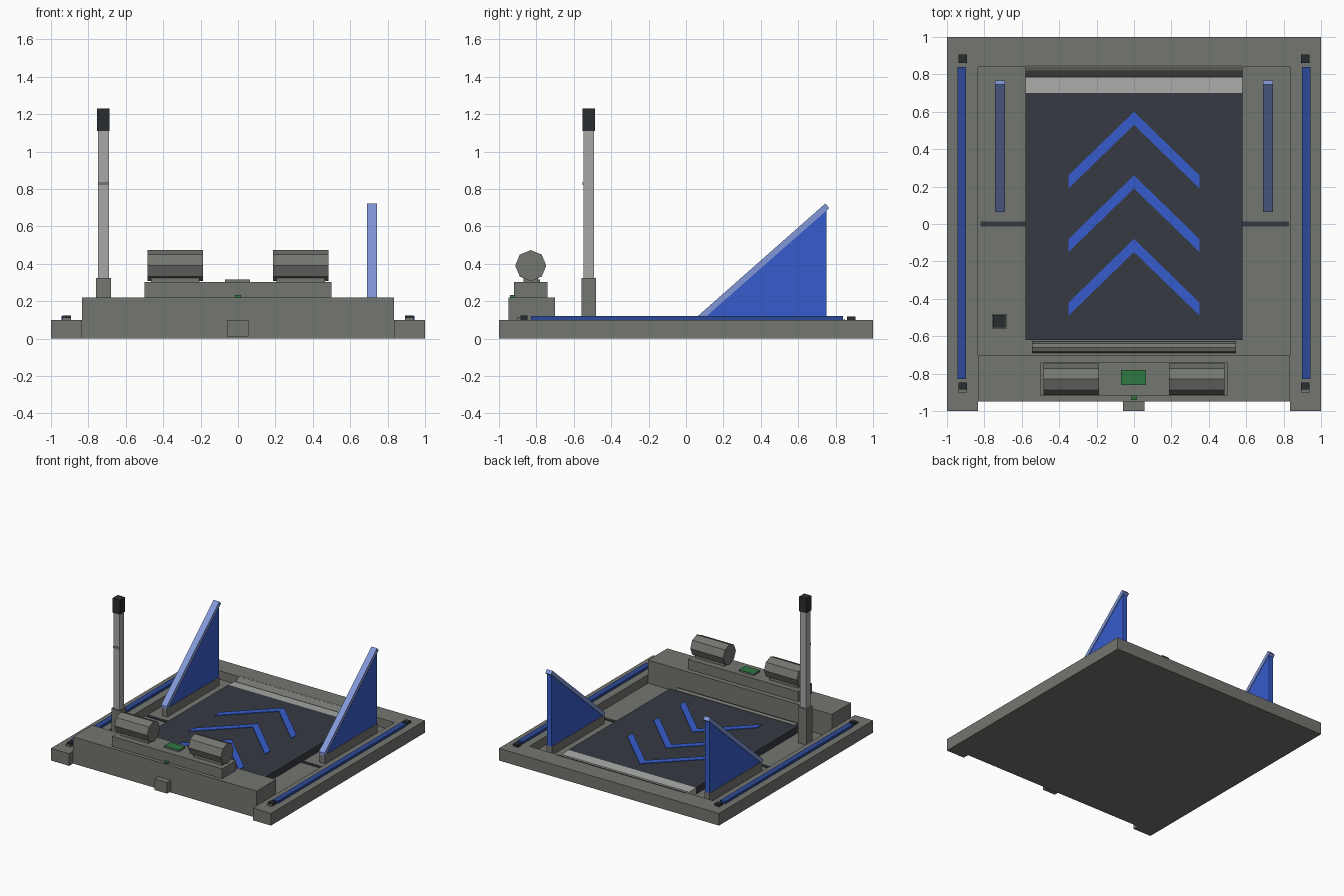
import bpy, math

if "Cube" in bpy.data.objects:
    bpy.data.objects.remove(bpy.data.objects["Cube"])


def material(name, r, g, b):
    lin = lambda c: ((c / 255 + 0.055) / 1.055) ** 2.4 if c > 10 else c / 3294
    m = bpy.data.materials.new(name)
    m.diffuse_color = (lin(r), lin(g), lin(b), 1)
    m.use_nodes = True
    m.node_tree.nodes["Principled BSDF"].inputs["Base Color"].default_value = m.diffuse_color
    return m


GREY = material("machine grey", 116, 118, 112)
LIGHT = material("light grey", 168, 170, 167)
BELT = material("belt charcoal", 54, 58, 65)
BLACK = material("dark plastic", 42, 45, 49)
BLUE = material("bright blue", 54, 92, 204)
RAIL = material("deep blue", 44, 74, 152)
PALE = material("pale blue", 130, 151, 217)
GREEN = material("circuit green", 46, 120, 66)


def mesh(name, verts, faces, mat):
    me = bpy.data.meshes.new(name)
    me.from_pydata(verts, [], faces)
    me.materials.append(mat)
    ob = bpy.data.objects.new(name, me)
    bpy.context.collection.objects.link(ob)
    return ob


def prism(name, pts, a, b, mat, axis="x"):
    """Extrude a (y,z) profile along x, or an (x,y) profile along z."""
    put = (lambda p, t: (t, p[0], p[1])) if axis == "x" else (lambda p, t: (p[0], p[1], t))
    area = sum(p[0] * q[1] - q[0] * p[1] for p, q in zip(pts, pts[1:] + pts[:1]))
    if area < 0:
        pts = pts[::-1]
    n = len(pts)
    verts = [put(p, a) for p in pts] + [put(p, b) for p in pts]
    faces = [tuple(reversed(range(n))), tuple(range(n, 2 * n))]
    faces += [(i, (i + 1) % n, n + (i + 1) % n, n + i) for i in range(n)]
    return mesh(name, verts, faces, mat)


def box(name, x0, x1, y0, y1, z0, z1, mat):
    return prism(name, [(x0, y0), (x1, y0), (x1, y1), (x0, y1)], z0, z1, mat, "z")


def roller(name, x0, x1, y, z, r, n, mat):
    ring = [(y + r * math.cos(2 * math.pi * i / n), z + r * math.sin(2 * math.pi * i / n)) for i in range(n)]
    return prism(name, ring, x0, x1, mat)


FLOOR = 0.03

# Base tray, rim and front housing
box("tray_floor", -0.84, 0.84, -0.95, 0.84, 0, FLOOR, GREY)
box("rear_rim", -0.835, 0.835, 0.84, 1, 0, 0.1, GREY)
box("drive_housing", -0.835, 0.835, -0.95, -0.70, 0, 0.22, GREY)
box("front_tab", -0.06, 0.055, -1, -0.95, 0.01, 0.1, GREY)
box("cross_shaft", -0.82, 0.83, -0.013, 0.013, 0.01, FLOOR + 0.006, BELT)

# Motor deck with circuit plate and indicator
box("motor_deck", -0.5, 0.5, -0.92, -0.74, 0.22, 0.302, GREY)
box("circuit_mount", -0.07, 0.065, -0.86, -0.78, 0.302, 0.312, GREY)
box("circuit_plate", -0.07, 0.065, -0.86, -0.78, 0.312, 0.316, GREEN)
box("indicator", -0.015, 0.015, -0.94, -0.915, 0.22, 0.232, GREEN)

# Conveyor bed, rollers and rear lip
box("belt", -0.58, 0.58, -0.62, 0.70, FLOOR, 0.085, BELT)
roller("front_roller", -0.545, 0.545, -0.66, 0.055, 0.031, 8, GREY)
prism("transfer_plate", [(0.70, FLOOR), (0.785, FLOOR), (0.785, 0.08), (0.70, 0.085)], -0.58, 0.58, LIGHT)
prism("rear_lip", [(0.785, FLOOR), (0.85, FLOOR), (0.85, 0.104), (0.82, 0.09), (0.785, 0.055)],
      -0.58, 0.58, GREY)

# Direction chevrons on the belt
for i, y in enumerate((0.60, 0.26, -0.08)):
    prism(f"chevron_{i + 1}",
          [(0, y), (-0.35, y - 0.34), (-0.35, y - 0.41), (0, y - 0.07), (0.35, y - 0.41), (0.35, y - 0.34)],
          0.085, 0.09, BLUE, "z")

# Mirrored parts on both sides
for side, s in (("left", -1), ("right", 1)):
    def mbox(name, xc, w, *rest):
        return box(f"{side}_{name}", s * xc - w / 2, s * xc + w / 2, *rest)

    mbox("side_rim", 0.9175, 0.165, -1, 1, 0, 0.1, GREY)
    mbox("guide_rail", 0.92, 0.046, -0.83, 0.84, 0.1, 0.12, RAIL)
    mbox("rear_rail_stop", 0.915, 0.044, 0.86, 0.905, 0.1, 0.118, BLACK)
    mbox("front_rail_stop", 0.915, 0.044, -0.885, -0.848, 0.1, 0.122, BLACK)
    mbox("front_rail_foot", 0.915, 0.044, -0.90, -0.885, 0.1, 0.112, GREY)
    # Motor
    mbox("motor_saddle", 0.335, 0.26, -0.87, -0.79, 0.302, 0.335, GREY)
    roller(f"{side}_motor", s * 0.335 - 0.149, s * 0.335 + 0.149, -0.83, 0.39, 0.083, 8, GREY)
    # Triangular guide fin with sloping cap
    xc = s * 0.717
    mbox("fin_base", 0.717, 0.048, 0.07, 0.75, FLOOR, 0.1, GREY)
    prism(f"{side}_fin", [(0.08, 0.1), (0.75, 0.1), (0.75, 0.69)], xc - 0.02, xc + 0.02, BLUE)
    prism(f"{side}_fin_cap", [(0.063, 0.12), (0.745, 0.722), (0.766, 0.698), (0.085, 0.098), (0.063, 0.098)],
          xc - 0.026, xc + 0.026, PALE)

# Sensor post
def post(name, w, z0, z1, mat):
    box(name, -0.72 - w / 2, -0.72 + w / 2, -0.52 - w / 2, -0.52 + w / 2, z0, z1, mat)


post("post_socket", 0.08, FLOOR, 0.325, GREY)
post("post", 0.058, 0.325, 1.11, LIGHT)
box("post_band", -0.748, -0.692, -0.553, -0.549, 0.82, 0.838, GREY)
post("sensor_head", 0.066, 1.11, 1.23, BLACK)
